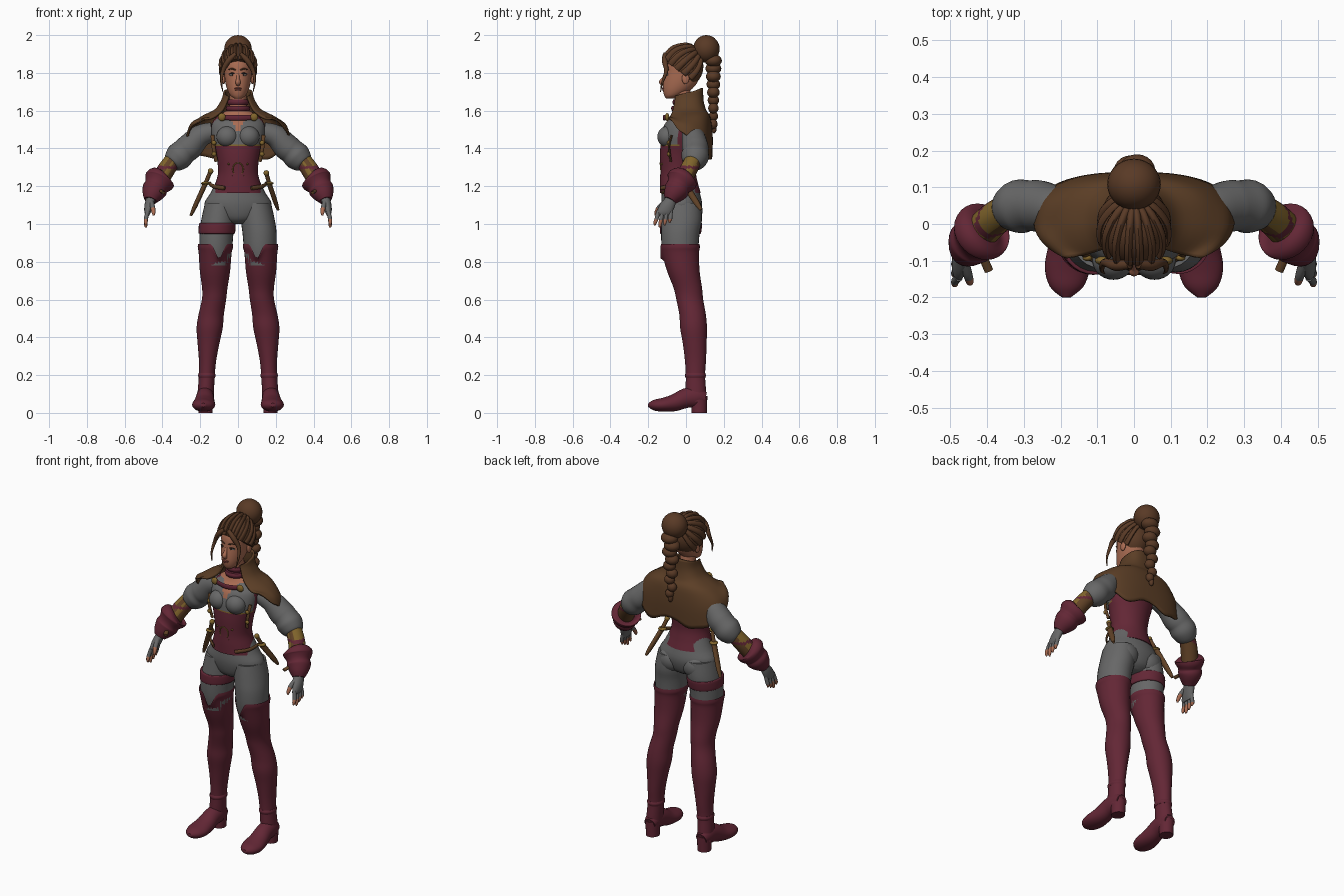
import bpy, bmesh, math
from mathutils import Vector, Matrix

cube = bpy.data.objects.get("Cube")
if cube:
    bpy.data.objects.remove(cube, do_unlink=True)


def material(name, r, g, b):
    m = bpy.data.materials.new(name)
    m.use_nodes = True
    m.diffuse_color = (r, g, b, 1)
    node = m.node_tree.nodes["Principled BSDF"]
    node.inputs["Base Color"].default_value = (r, g, b, 1)
    node.inputs["Roughness"].default_value = 0.8
    return m


MAROON = material("maroon leather", 0.125, 0.02, 0.036)
CAPE = material("brown cloth", 0.105, 0.048, 0.019)
HAIR = material("brown hair", 0.1, 0.042, 0.019)
GREY = material("grey cloth", 0.135, 0.135, 0.135)
SKIN = material("skin", 0.4, 0.15, 0.085)
GOLD = material("dull gold", 0.22, 0.13, 0.025)
LEATHER = material("tan leather", 0.12, 0.055, 0.02)
LIPS = material("lips", 0.28, 0.075, 0.055)
EYE = material("eye white", 0.4, 0.38, 0.35)
DARK = material("dark iris", 0.03, 0.02, 0.015)

X, Y, Z = Vector((1, 0, 0)), Vector((0, 1, 0)), Vector((0, 0, 1))


def finish(name, bm, mat, rule=None):
    """Turn a bmesh into a smooth-shaded object, colouring faces by rule."""
    bmesh.ops.recalc_face_normals(bm, faces=bm.faces)
    bm.normal_update()
    mats = [mat]
    for f in bm.faces:
        f.smooth = True
        m = rule(f.calc_center_median(), f.normal) if rule else mat
        if m not in mats:
            mats.append(m)
        f.material_index = mats.index(m)
    for e in bm.edges:
        e.smooth = e.calc_face_angle(0) < 0.8
    mesh = bpy.data.meshes.new(name)
    bm.to_mesh(mesh)
    bm.free()
    for m in mats:
        mesh.materials.append(m)
    ob = bpy.data.objects.new(name, mesh)
    bpy.context.scene.collection.objects.link(ob)
    return ob


def spline(pts, steps):
    """Smooth curve through (x, y, z, rx, ry) sections."""
    out = []
    for i in range(len(pts) - 1):
        a, b, c, d = pts[max(i - 1, 0)], pts[i], pts[i + 1], pts[min(i + 2, len(pts) - 1)]
        for k in range(steps):
            t = k / steps
            out.append([q + t / 2 * (r - p + t * (2 * p - 5 * q + 4 * r - s + t * (3 * (q - r) + s - p)))
                        for p, q, r, s in zip(a, b, c, d)])
    return out + [list(pts[-1])]


def loft(name, pts, mat, side=1, steps=4, sides=20, flat=False, ref=Y, rule=None, tweak=None, caps=True):
    """Skin elliptical rings along a path; flat keeps the rings horizontal."""
    pts = [(p[0] * side, *p[1:], *p[3:4])[:5] for p in pts]
    path = spline(pts, steps)
    bm, rings = bmesh.new(), []
    for i, p in enumerate(path):
        c = Vector(p[:3])
        if flat:
            u, v = X, Y
        else:
            d = Vector(path[min(i + 1, len(path) - 1)][:3]) - Vector(path[max(i - 1, 0)][:3])
            u = d.cross(ref).normalized()
            v = d.cross(u).normalized()
        ring = []
        for k in range(sides):
            a = math.tau * k / sides
            co = c + u * max(p[3], .001) * math.cos(a) + v * max(p[4], .001) * math.sin(a)
            ring.append(bm.verts.new(tweak(co) if tweak else co))
        rings.append(ring)
    for r, q in zip(rings, rings[1:]):
        for k in range(sides):
            n = (k + 1) % sides
            bm.faces.new((r[k], r[n], q[n], q[k]))
    if caps:
        bm.faces.new(rings[0])
        bm.faces.new(rings[-1])
    return finish(name, bm, mat, rule)


def ball(name, loc, scale, mat, rule=None, detail=20):
    bm = bmesh.new()
    bmesh.ops.create_uvsphere(bm, u_segments=detail, v_segments=detail // 2, radius=1,
                              matrix=Matrix.LocRotScale(Vector(loc), None, Vector(scale)))
    return finish(name, bm, mat, rule)


# Torso: corset, blouse front and open neckline
def torso_colour(c, n):
    if c.z > 1.575 or (c.y < -.04 and c.z > 1.48 and abs(c.x) < .5 * (c.z - 1.48)):
        return SKIN
    if c.y < -.04 and c.z > 1.42:
        return GREY
    return GOLD if c.y < -.04 and c.z > 1.412 else MAROON


loft("corset_and_blouse", [(0, -.03, 1.165, .138, .108), (0, -.038, 1.22, .118, .1), (0, -.042, 1.28, .105, .094),
     (0, -.04, 1.36, .115, .098), (0, -.035, 1.42, .13, .1), (0, -.033, 1.47, .14, .098), (0, -.02, 1.53, .138, .092),
     (0, 0, 1.57, .11, .072), (0, 0, 1.6, .06, .055)], MAROON, steps=8, sides=64, flat=True, rule=torso_colour)
loft("hips", [(0, -.022, 1.0, .05, .05), (0, -.022, 1.03, .12, .088), (0, -.022, 1.1, .178, .107),
     (0, -.028, 1.17, .142, .1), (0, -.035, 1.25, .105, .085)], GREY, sides=36, flat=True)

# Corset ornament
loft("corset_ornament", [(.028 * math.sin(a), -.134 - .003 * math.cos(a), 1.29 + .034 * math.cos(a), .003)
     for a in [math.tau * k / 16 for k in range(17)]], GOLD, steps=1, sides=6)
for k in range(5):
    a = math.tau * k / 5
    ball("corset_stud", (.052 * math.sin(a), -.126, 1.3 + .055 * math.cos(a)), (.006, .008, .006), GOLD, detail=8)

# Neck, choker and clasped strap
loft("neck", [(0, 0, 1.55, .055), (0, -.012, 1.63, .046), (0, -.022, 1.71, .045)], SKIN, flat=True)
for z, r in ((1.645, .053), (1.612, .06)):
    loft("choker", [(0, -.014, z - .014, r), (0, -.014, z, r + .005), (0, -.014, z + .014, r)], MAROON, flat=True)
loft("clasp_strap", [(-.085, -.095, 1.565, .014, .005), (0, -.118, 1.562, .014, .005),
     (.085, -.095, 1.565, .014, .005)], MAROON, sides=10)

# Head and face
loft("head", [(0, -.085, 1.664, .018, .02), (0, -.07, 1.68, .04, .045), (0, -.048, 1.71, .056, .074),
     (0, -.03, 1.75, .067, .09), (0, -.02, 1.8, .073, .093), (0, -.018, 1.85, .075, .089),
     (0, -.01, 1.9, .06, .072), (0, -.01, 1.93, .03, .035)], SKIN, sides=32, flat=True)
loft("nose", [(0, -.107, 1.8, .006), (0, -.119, 1.77, .009), (0, -.129, 1.752, .014), (0, -.118, 1.738, .011)],
     SKIN, sides=12)
ball("upper_lip", (0, -.118, 1.718, ), (.02, .011, .005), LIPS)
ball("lower_lip", (0, -.116, 1.71), (.017, .011, .005), LIPS)

# Hair cap, swept locks, bun and braid
bm = bmesh.new()
centre, size = Vector((0, -.012, 1.835)), Vector((.093, .104, .113))
bmesh.ops.create_uvsphere(bm, u_segments=36, v_segments=20, radius=1, matrix=Matrix.LocRotScale(centre, None, size))
cut = bmesh.ops.bisect_plane(bm, geom=bm.verts[:] + bm.edges[:] + bm.faces[:], plane_co=(0, 0, 1.78),
                             plane_no=(0, .8, 1), clear_inner=True)
bmesh.ops.edgeloop_fill(bm, edges=[g for g in cut["geom_cut"] if isinstance(g, bmesh.types.BMEdge)])
finish("hair_cap", bm, HAIR)
for side in (1, -1):
    for phi in (.15, .5, .85, 1.2, 1.55, 1.95):
        start = Vector((math.sin(phi), -math.cos(phi), .32 - .7 * (1 - math.cos(phi))))
        lock = []
        for k in range(6):
            p = start.lerp(Vector((0, .8, .7)), k / 5).normalized()
            lock.append((*(centre + p * size), .019 - .0015 * k, .011))
        loft("swept_lock", lock, HAIR, side, steps=3, sides=10, ref=X)
    loft("loose_strand", [(.012, -.11, 1.9, .012), (.05, -.113, 1.865, .015), (.08, -.105, 1.81, .011),
         (.088, -.125, 1.75, .006), (.08, -.135, 1.7, .002)], HAIR, side, sides=8)
ball("hair_bun", (0, .108, 1.927), (.073, .07, .073), HAIR, detail=28)
for k in range(9):
    r = .05 - .0032 * k
    ball("braid_lump", (.008 * (-1) ** k, .145, 1.865 - .042 * k), (r, r * .9, .034 - .001 * k), HAIR)
ball("braid_tip", (0, .148, 1.505), (.014, .014, .025), HAIR)

# Shoulder cape with standing collar, open at the front
bm, grid, span = bmesh.new(), [], 2.4
for i in range(61):
    t = span * (i / 30 - 1)
    s, c = math.sin(t), math.cos(t)
    front = (1 - c) / 2
    hem = 1.33 + .26 * front + .05 * math.exp(-(t / .25) ** 2) + .006 * math.sin(9 * t)
    px = math.copysign(abs(s) ** .75, s) if c > 0 else s
    py = c ** .75 if c > 0 else c
    levels = [(.072, .08, 1.72 - .05 * front), (.083, .082, 1.655), (.12, .096, 1.602), (.195, .118, 1.563),
              (.25, .13, .55 * 1.563 + .45 * hem), (.268, .13, hem)]
    column = spline(levels, 4)
    grid.append([bm.verts.new((rx * px, .005 + ry * py, z)) for rx, ry, z in column])
for a, b in zip(grid, grid[1:]):
    for k in range(len(a) - 1):
        bm.faces.new((a[k], b[k], b[k + 1], a[k + 1]))
cape = finish("cape", bm, CAPE)
shell = cape.modifiers.new("thickness", "SOLIDIFY")
shell.thickness, shell.offset = .012, 0


# Colour rules for limbs
def bracer_colour(c, n):
    if abs(c.z - 1.3) < .008:
        return MAROON
    return GOLD if abs(n.x) > .25 and n.z > .1 and n.y < .75 else LEATHER


def glove_colour(c, n):
    return SKIN if c.z < 1.025 else GREY


def boot_notch(co):
    if co.z > .8 and co.y < -.03:
        w = max(0, 1 - abs(abs(co.x) - .1) / .04)
        co.z = .8 + (co.z - .8) * (1 - .9 * w)
    return co


for side, label in ((1, "left_"), (-1, "right_")):
    # Face details
    ball(label + "eye", (.03 * side, -.0965, 1.79), (.015, .012, .007), EYE)
    ball(label + "iris", (.03 * side, -.105, 1.79), (.006, .005, .006), DARK, detail=12)
    loft(label + "eyelid", [(.014, -.108, 1.792, .002), (.03, -.109, 1.799, .0035), (.048, -.096, 1.793, .002)],
         DARK, side, sides=6)
    loft(label + "eyebrow", [(.012, -.112, 1.815, .003), (.032, -.106, 1.822, .004), (.052, -.091, 1.816, .002)],
         HAIR, side, sides=6)
    ball(label + "ear", (.076 * side, -.002, 1.77), (.01, .02, .03), SKIN)

    # Chest, harness and cape clasp
    ball(label + "bust", (.056 * side, -.098, 1.462), (.058, .054, .056), GREY, detail=28)
    loft(label + "harness", [(.135, -.075, 1.47, .01, .006), (.13, -.09, 1.41, .01, .006),
         (.115, -.08, 1.33, .01, .006)], LEATHER, side, sides=8)
    for z in (1.43, 1.37):
        ball(label + "harness_buckle", (.127 * side, -.093, z), (.013, .008, .012), GOLD, detail=12)
    ball(label + "clasp", (.085 * side, -.1, 1.566), (.021, .012, .021), GOLD)
    loft(label + "hip_strap", [(.15, -.02, 1.215, .006, .011), (.13, -.08, 1.2, .006, .011),
         (.07, -.132, 1.19, .006, .011)], LEATHER, side, sides=8, ref=Z)
    ball(label + "glute", (.08 * side, .03, 1.07), (.075, .058, .07), GREY)

    # Arm
    loft(label + "sleeve", [(.13, .03, 1.49, .05), (.2, .038, 1.465, .06), (.255, .048, 1.41, .07),
         (.285, .05, 1.385, .069), (.315, .047, 1.355, .073), (.345, .038, 1.325, .057), (.355, .034, 1.315, .04)],
         GREY, side, sides=28)
    loft(label + "bracer", [(.35, .035, 1.33, .045), (.385, .01, 1.28, .047), (.425, -.03, 1.21, .048)],
         LEATHER, side, steps=8, sides=24, rule=bracer_colour)
    loft(label + "glove_cuff", [(.402, -.012, 1.247, .045), (.41, -.018, 1.24, .078), (.418, -.025, 1.225, .08),
         (.432, -.04, 1.2, .064), (.442, -.05, 1.18, .066), (.455, -.07, 1.15, .052), (.464, -.085, 1.125, .034)],
         MAROON, side, sides=28)
    loft(label + "cuff_strap", [(.42, -.07, 1.185, .012, .008), (.395, -.128, 1.165, .012, .008)], LEATHER, side,
         sides=8, ref=Z)
    loft(label + "palm", [(.46, -.078, 1.14, .026, .03), (.471, -.098, 1.1, .024, .041),
         (.478, -.113, 1.065, .018, .042), (.48, -.117, 1.045, .01, .036)], GREY, side, flat=True)
    for k in range(4):
        tip = .985 + .012 * abs(k - 1)
        loft(label + "finger", [(.477, -.146 + .022 * k, 1.07, .011), (.487, -.155 + .024 * k, 1.03, .011),
             (.488, -.164 + .026 * k, tip + .01, .009), (.486, -.165 + .026 * k, tip - .004, .004)],
             GREY, side, sides=10, rule=glove_colour)
    loft(label + "thumb", [(.462, -.105, 1.12, .014), (.452, -.14, 1.09, .013), (.447, -.158, 1.06, .01),
         (.447, -.163, 1.045, .004)], GREY, side, sides=10,
         rule=lambda c, n: SKIN if c.z < 1.085 else GREY)

    # Leg, thigh boot and foot
    loft(label + "thigh", [(.093, -.02, 1.11, .082, .1), (.105, -.022, 1.02, .09, .106), (.114, -.03, .95, .09, .102),
         (.118, -.031, .86, .086, .096), (.12, -.024, .78, .078, .086)], GREY, side, sides=28, flat=True)
    loft(label + "thigh_boot", [(.12, -.032, .895, .092, .104), (.12, -.031, .875, .093, .104),
         (.121, -.029, .845, .087, .098), (.122, -.014, .75, .08, .086), (.123, .01, .66, .067, .075),
         (.127, .02, .6, .064, .071), (.142, .035, .52, .067, .07), (.15, .04, .45, .069, .071),
         (.156, .046, .37, .058, .063), (.161, .05, .28, .046, .056), (.165, .05, .2, .042, .051),
         (.17, .052, .12, .043, .054), (.173, .056, .06, .043, .052)],
         MAROON, side, sides=40, flat=True, tweak=boot_notch, caps=False)
    loft(label + "boot_ankle_band", [(.165, .05, .185, .043, .052), (.165, .05, .198, .047, .056),
         (.165, .05, .21, .043, .052)], MAROON, side, flat=True)
    loft(label + "foot", [(.172, .1, .075, .034, .034), (.173, .06, .085, .045, .055), (.175, 0, .078, .048, .052),
         (.178, -.06, .054, .055, .045), (.182, -.12, .043, .061, .037), (.184, -.17, .041, .046, .028),
         (.184, -.2, .042, .012, .01)], MAROON, side, sides=28, ref=Z)
    loft(label + "boot_heel", [(.172, .07, 0, .037, .04), (.172, .07, .05, .039, .042), (.172, .068, .09, .042, .045)],
         MAROON, side, flat=True)

# Thigh band on one leg and two sheathed blades
loft("right_thigh_band", [(-.11, -.026, 1.005, .092, .107), (-.11, -.026, .998, .097, .112),
     (-.112, -.029, .955, .097, .109), (-.112, -.029, .948, .091, .104)], MAROON, sides=32, flat=True)
for label, path in (("left_", [(.15, -.035, 1.27), (.165, -.01, 1.215), (.212, .08, 1.075)]),
                    ("right_", [(-.145, -.04, 1.28), (-.172, -.02, 1.215), (-.25, .03, 1.045)])):
    grip, mouth, tip = [Vector(p) for p in path]
    loft(label + "blade_grip", [(*grip, .011), (*mouth, .011)], LEATHER, sides=10)
    ball(label + "blade_pommel", grip, (.015, .015, .015), GOLD, detail=12)
    ball(label + "blade_guard", mouth, (.024, .024, .01), GOLD, detail=12)
    loft(label + "sheath", [(*mouth, .013, .018), (*mouth.lerp(tip, .7), .012, .016), (*tip, .007, .008)],
         LEATHER, sides=12)
